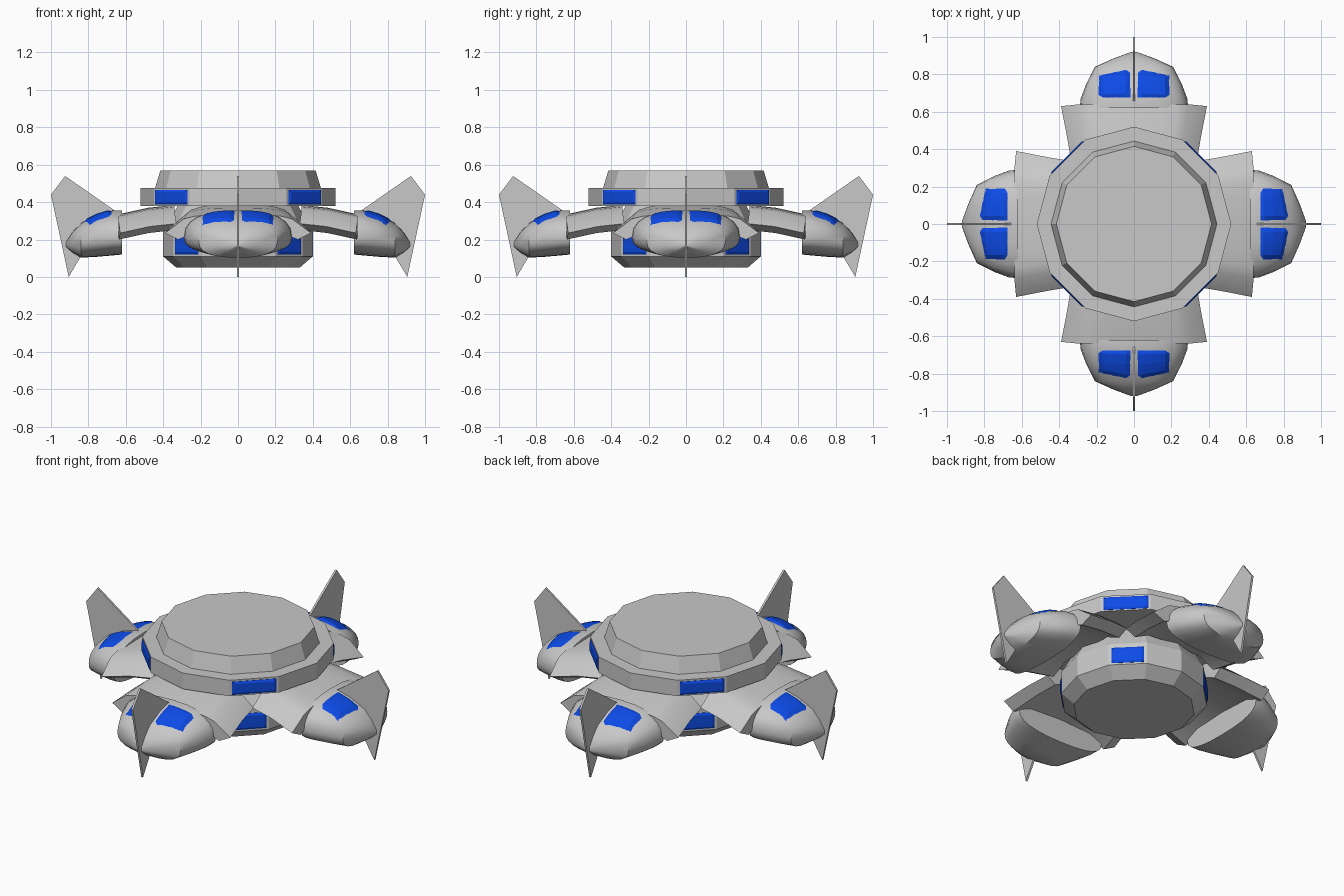
import bpy, bmesh, math
from mathutils import Vector, Matrix

cube = bpy.data.objects.get("Cube")
if cube:
    bpy.data.objects.remove(cube, do_unlink=True)


def material(name, color):
    m = bpy.data.materials.new(name)
    m.use_nodes = True
    m.diffuse_color = color
    m.node_tree.nodes["Principled BSDF"].inputs["Base Color"].default_value = color
    return m


GREY = material("hull grey", (0.58, 0.58, 0.58, 1))
BLUE = material("window blue", (0.004, 0.07, 0.8, 1))


def make(name, verts, faces, mat, smooth=None):
    bm = bmesh.new()
    vs = [bm.verts.new(v) for v in verts]
    for f in faces:
        bm.faces.new([vs[i] for i in f])
    bmesh.ops.recalc_face_normals(bm, faces=bm.faces)
    mesh = bpy.data.meshes.new(name)
    bm.to_mesh(mesh)
    bm.free()
    mesh.materials.append(mat)
    ob = bpy.data.objects.new(name, mesh)
    bpy.context.collection.objects.link(ob)
    if smooth:
        bpy.ops.object.select_all(action='DESELECT')
        ob.select_set(True)
        bpy.context.view_layer.objects.active = ob
        bpy.ops.object.shade_smooth_by_angle(angle=math.radians(smooth))
    return ob


def loft(name, loops, mat, smooth=None):
    """Skin a row of closed loops and cap both ends."""
    n = len(loops[0])
    verts = [p for loop in loops for p in loop]
    faces = [(k * n + i, k * n + (i + 1) % n, (k + 1) * n + (i + 1) % n, (k + 1) * n + i)
             for k in range(len(loops) - 1) for i in range(n)]
    faces += [range(n), range((len(loops) - 1) * n, len(loops) * n)]
    return make(name, verts, faces, mat, smooth)


def four(ob):
    """Repeat a part around the vertical axis."""
    base = ob.rotation_euler.z
    for k in range(1, 4):
        c = ob.copy()
        c.rotation_euler.z = base + k * math.pi / 2
        c.name = f"{ob.name}_{k + 1}"
        bpy.context.collection.objects.link(c)


def lathe(name, profile, sides=12):
    turn = [math.tau * i / sides for i in range(sides)]
    return loft(name, [[(r * math.cos(a), r * math.sin(a), z) for a in turn]
                       for r, z in profile], GREY)


# Central twelve-sided body
lathe("lower_hull", [(0.33, 0.05), (0.4, 0.11), (0.4, 0.24), (0.32, 0.385)])
lathe("upper_ring", [(0.52, 0.38), (0.52, 0.475)])
lathe("top_deck", [(0.445, 0.47), (0.415, 0.57)])


# Bevelled windows on the diagonal faces of the body
def body_window(name, radius, half, z0, z1):
    r = radius * math.cos(math.pi / 12)
    loops = []
    for out, inset in ((-0.01, 0), (0.002, 0), (0.008, 0.012)):
        w = half - inset
        loops.append([(r + out, -w, z0 + inset), (r + out, w, z0 + inset),
                      (r + out, w, z1 - inset), (r + out, -w, z1 - inset)])
    ob = loft(name, loops, BLUE)
    ob.rotation_euler.z = math.pi / 4
    four(ob)


body_window("ring_window", 0.52, 0.122, 0.387, 0.465)
body_window("hull_window", 0.4, 0.088, 0.12, 0.215)


# Arched arms: half profile of roof, flap tip and underside, mirrored
def arm_loop(y, roof, width):
    half = [(0, 0), (0.15, -0.003), (0.23, -0.01), (0.29, -0.025), (0.39, -0.1),
            (0.32, -0.135), (0.21, -0.09), (0, -0.08)]
    right = [(x * width, y - 0.1 * max(0, x - 0.29), roof + z) for x, z in half]
    left = [(-x, yy, z) for x, yy, z in right[-2:0:-1]]
    return right + left


four(loft("arm", [arm_loop(0.34, 0.385, 0.86), arm_loop(0.48, 0.37, 0.92),
                  arm_loop(0.64, 0.335, 1.0)], GREY, 25))

# Pod sections: distance out, half width, top, middle, bottom
PODS = [(0.62, 0.29, 0.355, 0.21, 0.12), (0.67, 0.285, 0.355, 0.21, 0.115),
        (0.75, 0.255, 0.332, 0.205, 0.108), (0.84, 0.21, 0.288, 0.19, 0.103),
        (0.885, 0.11, 0.24, 0.18, 0.13), (0.92, 0.015, 0.185, 0.172, 0.16)]


def pod_loop(y, w, top, mid, bottom, n=24):
    loop = []
    for i in range(n):
        a = math.tau * i / n
        c, s = math.cos(a), math.sin(a)
        h = top - mid if s > 0 else mid - bottom
        loop.append((w * math.copysign(abs(c) ** 0.8, c), y,
                     mid + h * math.copysign(abs(s) ** 0.8, s)))
    return loop


four(loft("pod", [pod_loop(*p) for p in PODS], GREY, 35))


def pod_top(x, y):
    """Height of the pod roof."""
    for a, b in zip(PODS, PODS[1:]):
        if a[0] <= y <= b[0]:
            t = (y - a[0]) / (b[0] - a[0])
            _, w, top, mid, _ = [p + (q - p) * t for p, q in zip(a, b)]
            return mid + (top - mid) * max(0, 1 - abs(x / w) ** 2.5) ** 0.4


# Pod windows follow the pod roof, with bevelled rims
def pod_window(name, side):
    n = 6
    verts, faces = [], []
    for i in range(n + 1):
        for j in range(n + 1):
            u, v = i / n, j / n
            x = 0.012 + 0.186 * u
            y = 0.67 + v * (0.168 - 0.04 * u)
            rim = i in (0, n) or j in (0, n)
            verts.append((side * x, y, pod_top(x, y) + (-0.004 if rim else 0.009)))
    for i in range(n):
        for j in range(n):
            k = i * (n + 1) + j
            faces.append((k, k + 1, k + n + 2, k + n + 1))
    ob = make(name, verts, faces, BLUE)
    if ob.data.polygons[n * n // 2].normal.z < 0:
        ob.data.flip_normals()
    four(ob)


pod_window("pod_window_left", 1)
pod_window("pod_window_right", -1)

# Upright fins through the pods
outline = [(0.63, 0.335), (0.925, 0.54), (1.0, 0.44), (0.905, 0.0), (0.84, 0.11), (0.7, 0.2)]
four(loft("fin", [[(x, y, z) for y, z in outline] for x in (-0.006, 0.006)], GREY))
